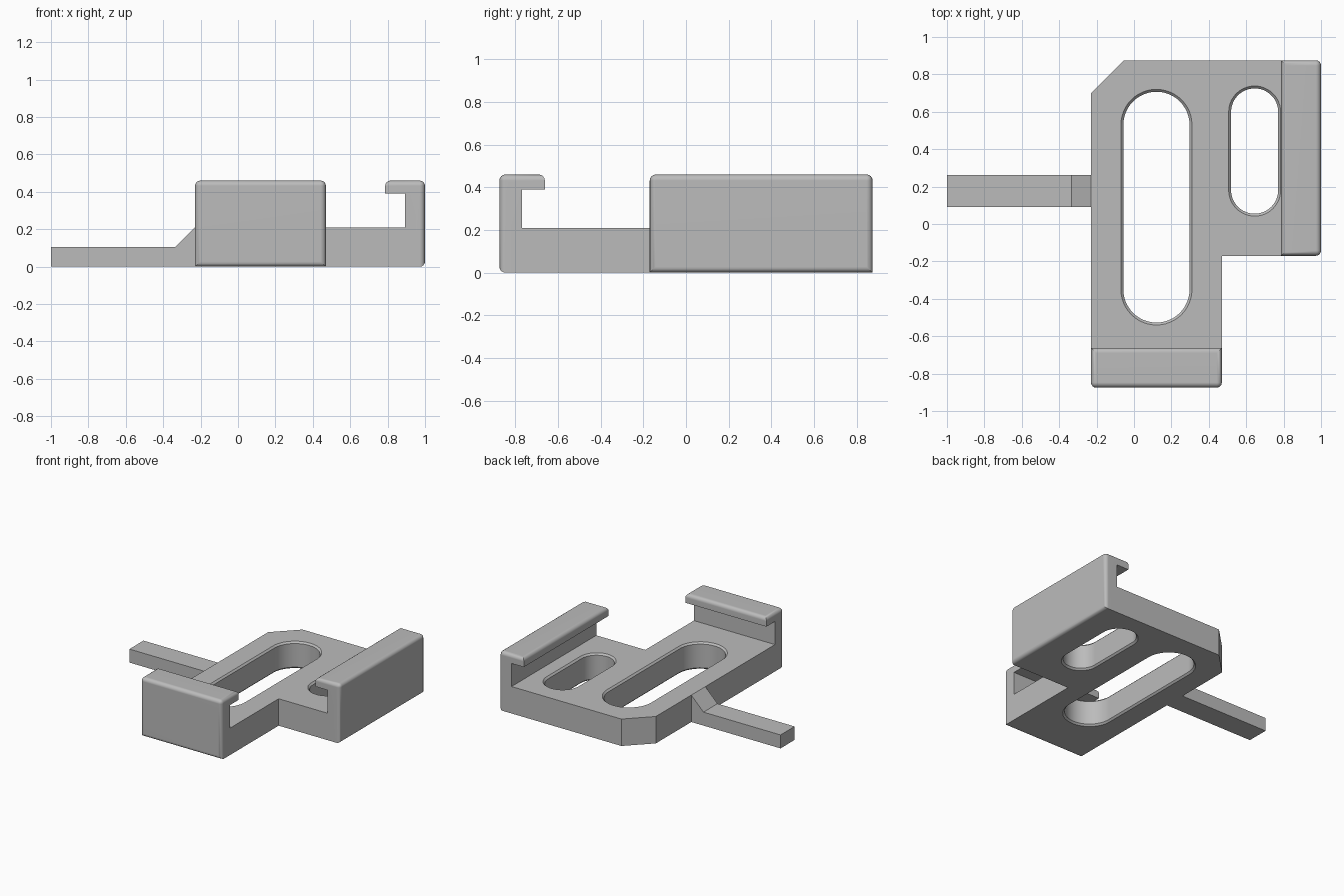
import bpy
import bmesh
from math import cos, sin, pi, radians

if "Cube" in bpy.data.objects:
    bpy.data.objects.remove(bpy.data.objects["Cube"], do_unlink=True)

PLATE_TOP = 0.21
HOOK_TOP = 0.46
BACK, FRONT, LEFT = 0.875, -0.875, 1.0

grey = bpy.data.materials.new("plain grey")
grey.use_nodes = True
grey.diffuse_color = (0.5, 0.5, 0.5, 1)
grey.node_tree.nodes["Principled BSDF"].inputs["Base Color"].default_value = (0.5, 0.5, 0.5, 1)


def finish(name, bm):
    bmesh.ops.recalc_face_normals(bm, faces=bm.faces)
    mesh = bpy.data.meshes.new(name)
    bm.to_mesh(mesh)
    bm.free()
    mesh.materials.append(grey)
    obj = bpy.data.objects.new(name, mesh)
    bpy.context.collection.objects.link(obj)
    return obj


def loft(rings):
    """Closed solid through a stack of matching rings of points."""
    bm = bmesh.new()
    loops = [[bm.verts.new(p) for p in ring] for ring in rings]
    n = len(loops[0])
    for a, b in zip(loops, loops[1:]):
        for i in range(n):
            j = (i + 1) % n
            bm.faces.new((a[i], a[j], b[j], b[i]))
    bm.faces.new(loops[0])
    bm.faces.new(loops[-1])
    return bm


def hook(name, start, end, place):
    """Clip wall with an inward lip; outer face and top face get rounded rims."""
    profile = [(0, 0), (0.107, 0), (0.107, 0.39), (0.213, 0.39), (0.213, HOOK_TOP), (0, HOOK_TOP)]
    bm = loft([[(d, t, z) for d, z in profile] for t in (start, end)])
    rims = [e for e in bm.edges
            if all(v.co.x < 1e-4 for v in e.verts)
            or all(v.co.z > HOOK_TOP - 1e-4 for v in e.verts)]
    bmesh.ops.bevel(bm, geom=rims, offset=0.028, segments=4, profile=0.5, affect='EDGES')
    for v in bm.verts:
        v.co = place(*v.co)
    return finish(name, bm)


def slot(name, x, y0, y1, radius, rim=0.013):
    """Rounded slot cutter, flared at both mouths."""
    def ring(z, r):
        pts = []
        for cy, a0 in ((y1 - radius, 0), (y0 + radius, pi)):
            for i in range(25):
                a = a0 + pi * i / 24
                pts.append((x + r * cos(a), cy + r * sin(a), z))
        return pts
    inner = radius - rim
    obj = finish(name, loft([ring(-0.02, radius), ring(0, radius), ring(rim, inner),
                             ring(PLATE_TOP - rim, inner), ring(PLATE_TOP, radius),
                             ring(PLATE_TOP + 0.02, radius)]))
    obj.hide_render = True
    return obj


# Flat L-shaped base with one clipped corner
outline = [(-0.23, -0.82), (0.47, -0.82), (0.47, -0.17), (0.94, -0.17),
           (0.94, BACK), (-0.055, BACK), (-0.23, 0.7)]
body = finish("bracket_body", loft([[(x, y, z) for x, y in outline] for z in (0, PLATE_TOP)]))

# Two clips
left_hook = hook("left_hook", -0.17, BACK, lambda d, t, z: (LEFT - d, t, z))
front_hook = hook("front_hook", -0.23, 0.47, lambda d, t, z: (t, FRONT + d, z))

# Side arm with a sloped root
arm_side = [(-1, 0), (-0.2, 0), (-0.2, PLATE_TOP), (-0.23, PLATE_TOP), (-0.335, 0.105), (-1, 0.105)]
side_arm = finish("side_arm", loft([[(x, y, z) for x, z in arm_side] for y in (0.09, 0.263)]))

# Through slots
large_slot = slot("large_slot", 0.12, -0.54, 0.72, 0.19)
small_slot = slot("small_slot", 0.645, 0.042, 0.738, 0.139)

# Join the solids and cut the slots
bpy.context.view_layer.objects.active = body
for part, operation in ((left_hook, 'UNION'), (front_hook, 'UNION'), (side_arm, 'UNION'),
                        (large_slot, 'DIFFERENCE'), (small_slot, 'DIFFERENCE')):
    mod = body.modifiers.new(part.name, 'BOOLEAN')
    mod.operation = operation
    mod.solver = 'EXACT'
    mod.object = part
    bpy.ops.object.modifier_apply(modifier=mod.name)
    bpy.data.objects.remove(part, do_unlink=True)

# Smooth the rounded rims, keep the corners crisp
for o in bpy.context.selected_objects:
    o.select_set(False)
body.select_set(True)
bpy.ops.object.shade_smooth_by_angle(angle=radians(35))
weighted = body.modifiers.new("flat_face_normals", 'WEIGHTED_NORMAL')
weighted.keep_sharp = True
